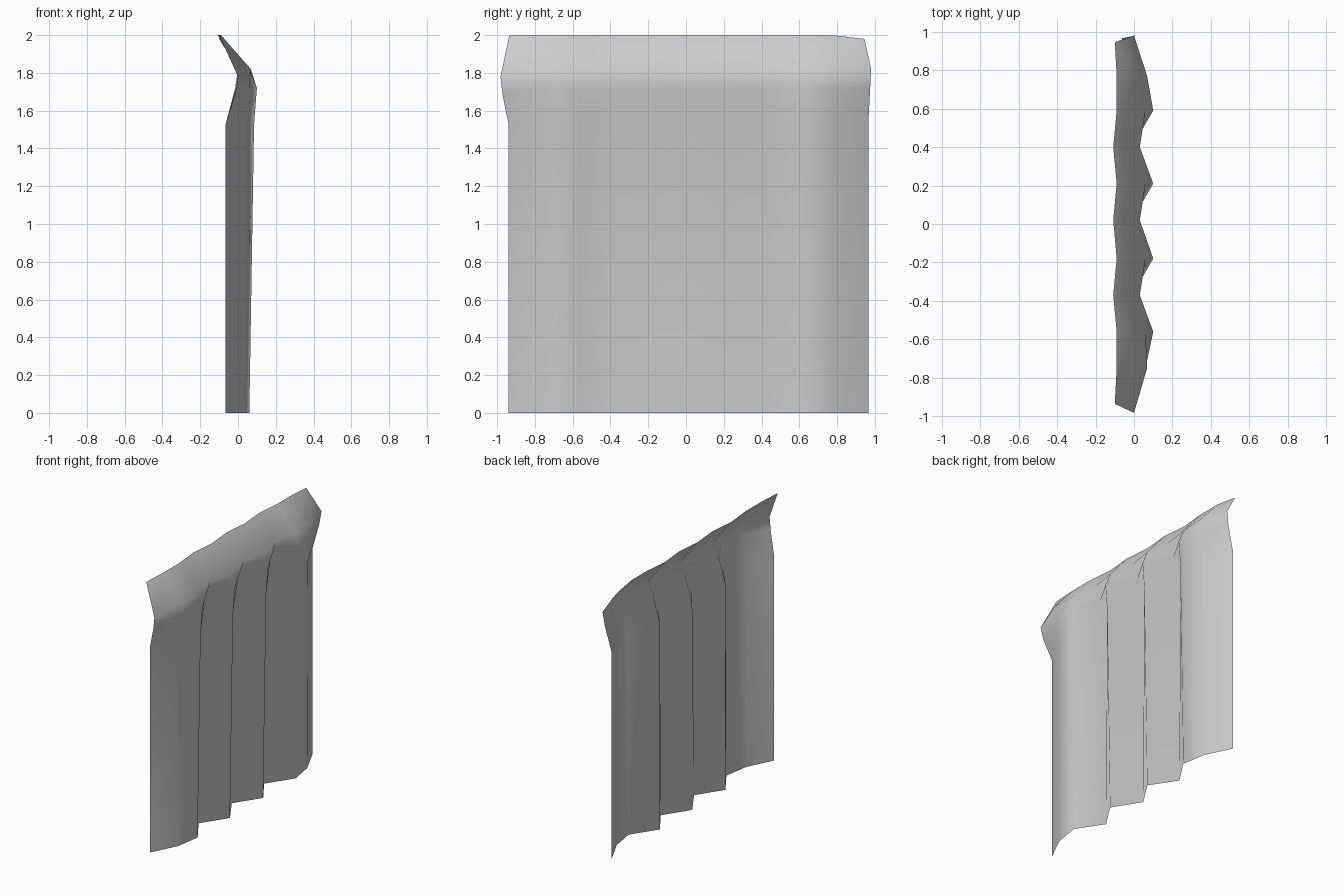
import bpy, bmesh

if "Cube" in bpy.data.objects:
    bpy.data.objects.remove(bpy.data.objects["Cube"])

# Rows from floor to flared rim; x depth of each kind of pleat column per row
ROWS = [0.0, 1.53, 1.72, 1.82, 2.0]
DEPTH = {
    "end":    [-0.065, -0.065, -0.015, 0.0, -0.10],
    "mid":    [0.03, 0.035, 0.06, 0.068, -0.09],
    "peak":   [0.06, 0.085, 0.10, 0.06, -0.09],
    "valley": [-0.065, -0.065, -0.01, 0.03, -0.108],
}
KINDS = ["end", "mid"] + ["peak", "valley"] * 3 + ["peak", "mid", "end"]
Y = [-0.94, -0.75, -0.56, -0.37, -0.18, 0.02, 0.21, 0.40, 0.59, 0.77, 0.965]
# Outer edges bulge sideways below the rim
LEFT_Y = [-0.94, -0.94, -0.972, -0.982, -0.935]
RIGHT_Y = [0.965, 0.965, 0.975, 0.98, 0.945]
LEFT_Z = [0.0, 1.53, 1.69, 1.78, 2.0]
RIGHT_Z = [0.0, 1.53, 1.72, 1.82, 1.98]

# Pleated sheet as a grid
bm = bmesh.new()
grid = []
for c, kind in enumerate(KINDS):
    column = []
    for r, z in enumerate(ROWS):
        y = Y[c]
        if c == 0:
            y, z = LEFT_Y[r], LEFT_Z[r]
        elif c == len(KINDS) - 1:
            y, z = RIGHT_Y[r], RIGHT_Z[r]
        column.append(bm.verts.new((DEPTH[kind][r], y, z)))
    grid.append(column)
for a, b in zip(grid, grid[1:]):
    for r in range(len(ROWS) - 1):
        bm.faces.new((a[r], b[r], b[r + 1], a[r + 1])).smooth = True

mesh = bpy.data.meshes.new("pleated_curtain")
bm.to_mesh(mesh)
bm.free()
curtain = bpy.data.objects.new("pleated_curtain", mesh)
bpy.context.collection.objects.link(curtain)
